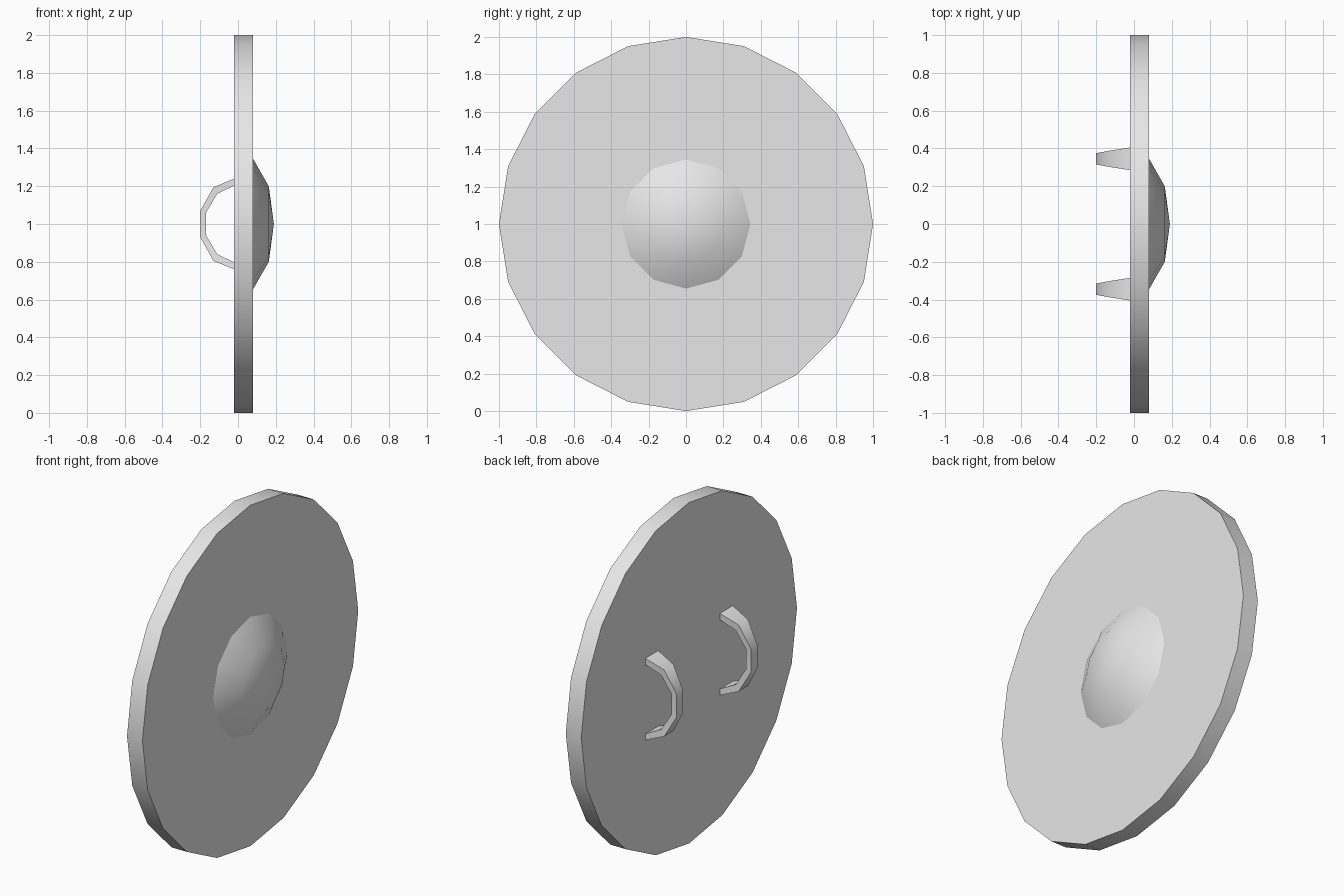
import bpy
import bmesh
from math import radians, sin, cos, tau
from mathutils import Matrix

cube = bpy.data.objects.get("Cube")
if cube:
    bpy.data.objects.remove(cube, do_unlink=True)

GREY = (0.8, 0.8, 0.8, 1.0)
grey = bpy.data.materials.new("plain_grey")
grey.use_nodes = True
grey.diffuse_color = GREY
grey.node_tree.nodes["Principled BSDF"].inputs["Base Color"].default_value = GREY

BACK, FACE, CENTRE = -0.02, 0.08, 1.0


def finish(bm, name):
    """Turn a bmesh into a smooth-by-angle object."""
    bmesh.ops.recalc_face_normals(bm, faces=bm.faces)
    mesh = bpy.data.meshes.new(name)
    bm.to_mesh(mesh)
    bm.free()
    mesh.materials.append(grey)
    obj = bpy.data.objects.new(name, mesh)
    bpy.context.collection.objects.link(obj)
    bpy.ops.object.select_all(action="DESELECT")
    obj.select_set(True)
    bpy.context.view_layer.objects.active = obj
    bpy.ops.object.shade_smooth_by_angle(angle=radians(42))
    return obj


def bridge(bm, a, b):
    """Join two closed vertex rings with quads."""
    n = len(a)
    for i in range(n):
        j = (i + 1) % n
        bm.faces.new((a[i], a[j], b[j], b[i]))


# Round plate, standing upright and facing +x
bm = bmesh.new()
place = Matrix.Translation(((BACK + FACE) / 2, 0, CENTRE)) @ Matrix.Rotation(radians(90), 4, "Y")
bmesh.ops.create_cone(bm, cap_ends=True, segments=20, radius1=1, radius2=1,
                      depth=FACE - BACK, matrix=place)
finish(bm, "shield_plate")

# Shallow dome in the middle of the face
bm = bmesh.new()
rings = []
for x, r in ((FACE, 0.345), (0.163, 0.2)):
    rings.append([bm.verts.new((x, r * cos(tau * i / 12), CENTRE + r * sin(tau * i / 12)))
                  for i in range(12)])
bridge(bm, *rings)
tip = bm.verts.new((0.19, 0, CENTRE))
for i in range(12):
    bm.faces.new((rings[1][i], rings[1][(i + 1) % 12], tip))
finish(bm, "dome_boss")

# Handle section: outer x, outer height, inner x, inner height, half width
HALF = [(BACK, 0.24, BACK, 0.203, 0.06),
        (-0.13, 0.195, -0.11, 0.16, 0.043),
        (-0.2, 0.07, -0.17, 0.058, 0.03)]


def handle(name, y):
    """Tapered grip arching off the back of the plate."""
    bm = bmesh.new()
    sections = [(s, 1) for s in HALF] + [(s, -1) for s in reversed(HALF)]
    loops = []
    for (ox, oz, ix, iz, w), side in sections:
        corners = ((ox, y - w, oz), (ox, y + w, oz), (ix, y + w, iz), (ix, y - w, iz))
        loops.append([bm.verts.new((px, py, CENTRE + side * pz)) for px, py, pz in corners])
    for a, b in zip(loops, loops[1:]):
        bridge(bm, a, b)
    bm.faces.new(loops[0])
    bm.faces.new(loops[-1])
    finish(bm, name)


handle("rear_handle", 0.345)
handle("front_handle", -0.345)
